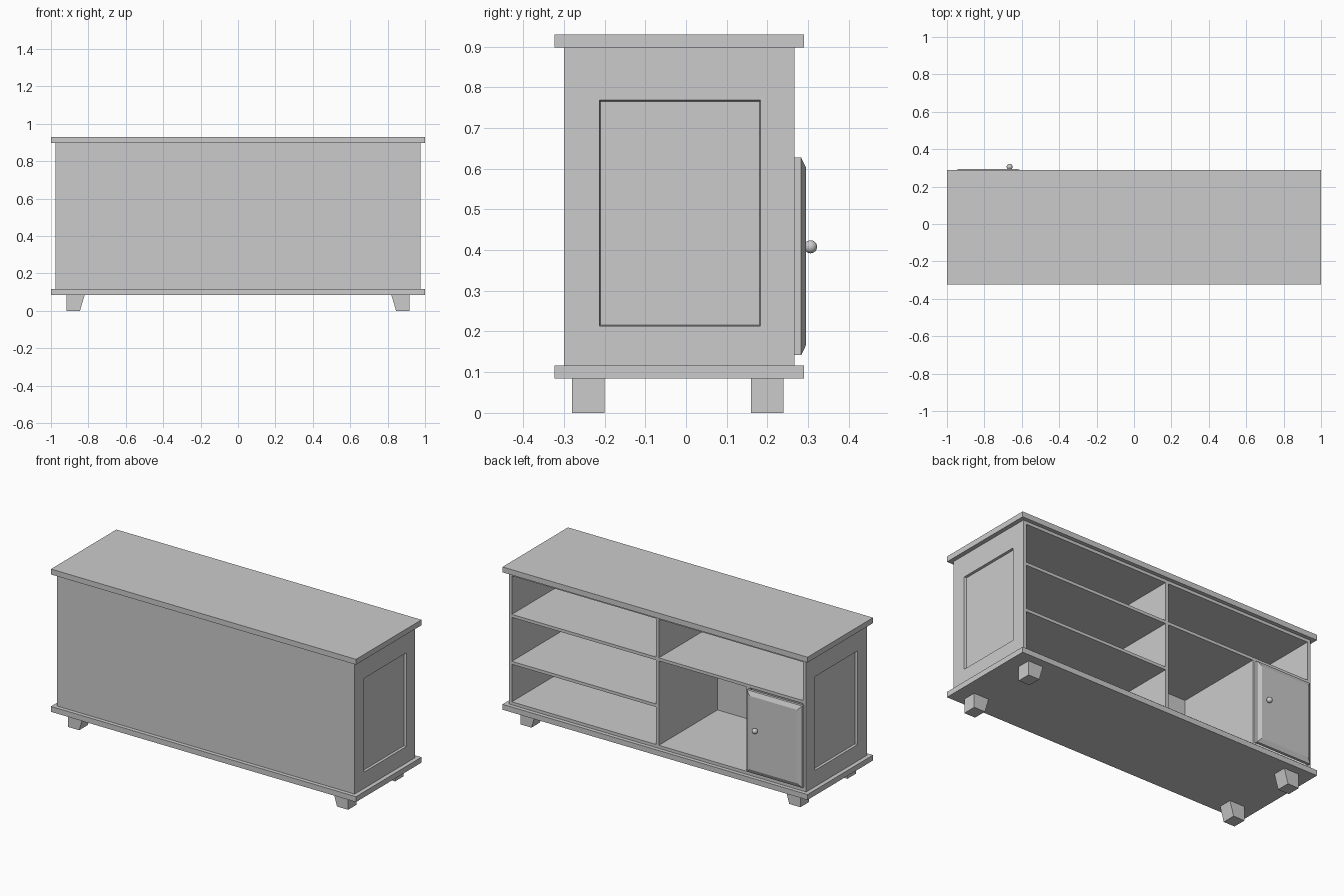
import bpy, bmesh
from mathutils import Vector

if "Cube" in bpy.data.objects:
    bpy.data.objects.remove(bpy.data.objects["Cube"])

T = 0.018                      # board thickness
X, Y0, Y1 = 0.975, -0.30, 0.267  # carcass half width, closed side, open side
Z0, Z1 = 0.116, 0.898          # carcass bottom and top


def finish(bm, name):
    mesh = bpy.data.meshes.new(name)
    bm.normal_update()
    bm.to_mesh(mesh)
    bm.free()
    ob = bpy.data.objects.new(name, mesh)
    bpy.context.collection.objects.link(ob)
    return ob


def box_bm(x, y, z):
    bm = bmesh.new()
    bmesh.ops.create_cube(bm, size=1)
    for v in bm.verts:
        v.co = Vector([a[0] if c < 0 else a[1] for a, c in zip((x, y, z), v.co)])
    bm.normal_update()
    return bm


def box(name, x, y, z):
    return finish(box_bm(x, y, z), name)


def facing(bm, direction):
    return max(bm.faces, key=lambda f: f.normal.dot(Vector(direction)))


# overhanging top and base slabs
box("top_slab", (-1, 1), (-0.323, 0.29), (Z1, 0.93))
box("base_slab", (-1, 1), (-0.323, 0.29), (0.084, Z0))

# side panels with a recessed field
for s, side in ((1, "right"), (-1, "left")):
    bm = box_bm(sorted((s * X, s * (X - 0.02))), (Y0, Y1), (Z0, Z1))
    f = facing(bm, (s, 0, 0))
    bmesh.ops.inset_region(bm, faces=[f], thickness=0.05)
    mid = f.calc_center_median()
    for v in f.verts:
        v.co.y = -0.213 if v.co.y < mid.y else 0.183
        v.co.z = 0.213 if v.co.z < mid.z else 0.768
    bm.normal_update()
    bmesh.ops.inset_region(bm, faces=[f], thickness=0.004, depth=-0.013)
    finish(bm, side + "_side_panel")

# closed panel, inner floor and ceiling
xi = X - 0.02
yi = Y0 + T
fz, cz = Z0 + T, Z1 - T
box("closed_panel", (-xi, xi), (Y0, yi), (Z0, Z1))
box("inner_floor", (-xi, xi), (yi, Y1), (Z0, fz))
box("inner_ceiling", (-xi, xi), (yi, Y1), (cz, Z1))

# dividers and shelves
h = T / 2
shelf_z = 0.643
box("centre_divider", (-h, h), (yi, Y1), (fz, cz))
box("upper_shelf", (h, xi), (yi, Y1), (shelf_z - h, shelf_z + h))
box("lower_shelf", (h, xi), (yi, Y1), (0.365 - h, 0.365 + h))
box("cupboard_shelf", (-xi, -h), (yi, Y1), (shelf_z - h, shelf_z + h))
box("cupboard_divider", (-0.602, -0.584), (yi, Y1), (fz, shelf_z - h))

# raised-panel door
bm = box_bm((-0.96, -0.598), (Y1, 0.283), (0.142, 0.627))
bmesh.ops.inset_region(bm, faces=[facing(bm, (0, 1, 0))], thickness=0.035, depth=0.012)
finish(bm, "cupboard_door")

# round door knob
bpy.ops.mesh.primitive_uv_sphere_add(segments=24, ring_count=12, radius=0.016,
                                     location=(-0.665, 0.306, 0.408))
bpy.context.object.name = "door_knob"
bpy.ops.object.shade_smooth_by_angle()

# feet, upright outside and tapered inside
for s, side in ((1, "right"), (-1, "left")):
    for y, end in (((-0.28, -0.20), "front"), ((0.16, 0.24), "rear")):
        bm = box_bm(sorted((s * 0.82, s * 0.918)), y, (0, 0.084))
        for v in bm.verts:
            if v.co.z < 0.01 and abs(v.co.x) < 0.87:
                v.co.x = s * 0.845
        finish(bm, f"{end}_{side}_foot")
